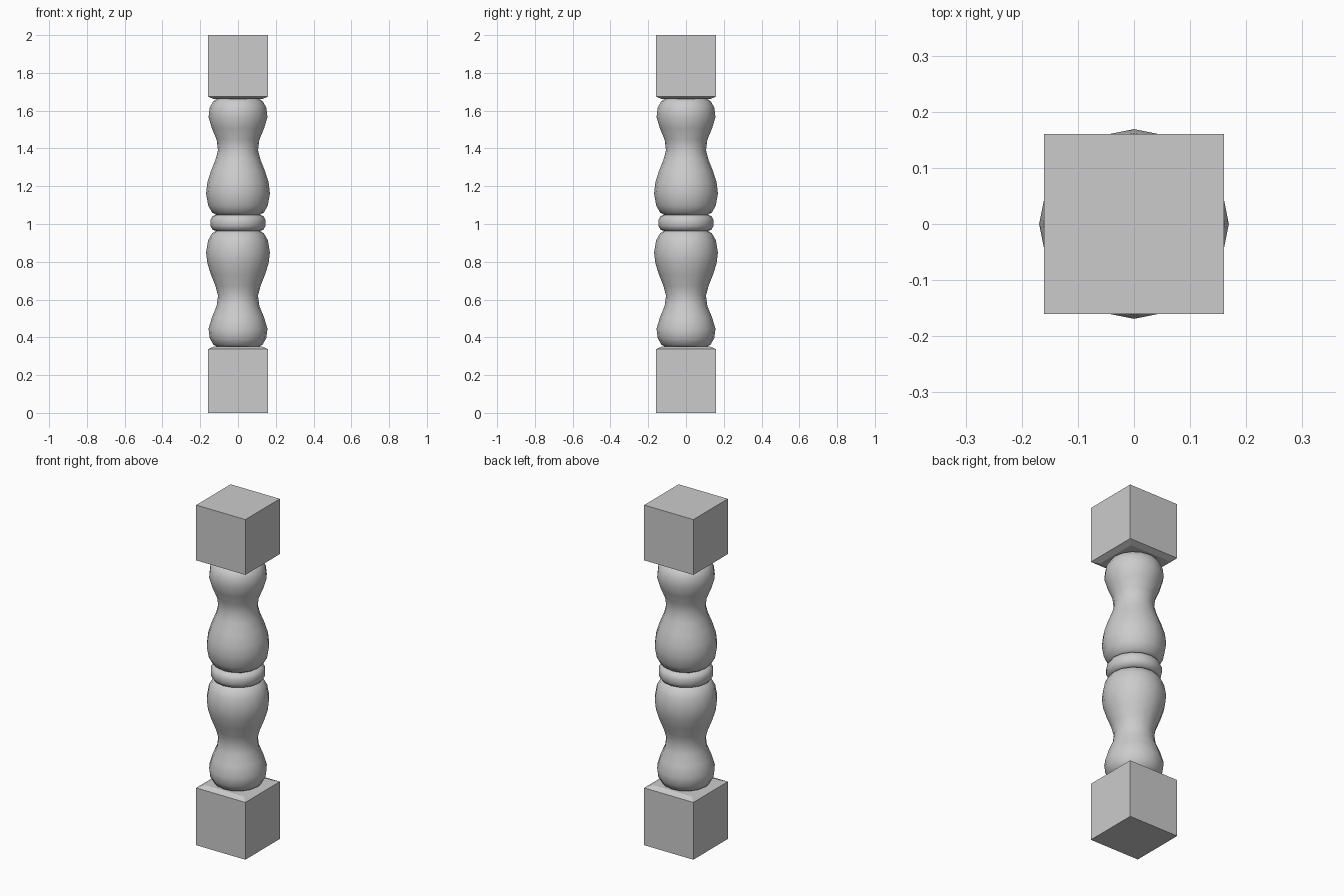
import bpy, bmesh, math

if "Cube" in bpy.data.objects:
    bpy.data.objects.remove(bpy.data.objects["Cube"])

MID = 1.006   # mirror height of the turned section
SIDES = 16


def finish(name, bm, smooth):
    bmesh.ops.recalc_face_normals(bm, faces=bm.faces)
    me = bpy.data.meshes.new(name)
    bm.to_mesh(me)
    bm.free()
    ob = bpy.data.objects.new(name, me)
    bpy.context.collection.objects.link(ob)
    if smooth:
        bpy.ops.object.select_all(action='DESELECT')
        ob.select_set(True)
        bpy.context.view_layer.objects.active = ob
        bpy.ops.object.shade_smooth_by_angle(angle=math.radians(50))
    return ob


def stack(name, profile, sides, phase=0.0, smooth=False):
    """Loft rings of (radius, z) into a closed solid."""
    bm = bmesh.new()
    rings = []
    for r, z in profile:
        rings.append([bm.verts.new((r * math.cos(phase + 2 * math.pi * i / sides),
                                    r * math.sin(phase + 2 * math.pi * i / sides), z))
                      for i in range(sides)])
    for a, b in zip(rings, rings[1:]):
        for i in range(sides):
            j = (i + 1) % sides
            bm.faces.new((a[i], a[j], b[j], b[i]))
    bm.faces.new(rings[0])
    bm.faces.new(rings[-1])
    return finish(name, bm, smooth)


# Vase-shaped turning: (radius, distance from the middle)
vase = [(0.108, 0.038), (0.137, 0.055), (0.158, 0.092), (0.169, 0.156),
        (0.162, 0.215), (0.143, 0.275), (0.119, 0.335), (0.106, 0.385),
        (0.113, 0.44), (0.138, 0.50), (0.156, 0.56), (0.150, 0.61),
        (0.130, 0.645), (0.100, 0.662)]

# Square end block with a shallow sloped shoulder facing the turning
S = math.sqrt(2)

for label, sign, end in (("upper", 1, 2.0), ("lower", -1, 0.0)):
    stack(label + "_turning", [(r, MID + sign * d) for r, d in vase], SIDES, smooth=True)
    block = [(0.16 * S, end), (0.16 * S, MID + sign * 0.669), (0.128 * S, MID + sign * 0.655)]
    stack(label + "_block", block, 4, math.pi / 4)

# Middle bead
bead = [(0.112, -0.044), (0.135, -0.036), (0.146, -0.015), (0.146, 0.015),
        (0.135, 0.036), (0.112, 0.044)]
stack("middle_bead", [(r, MID + d) for r, d in bead], SIDES, smooth=True)
